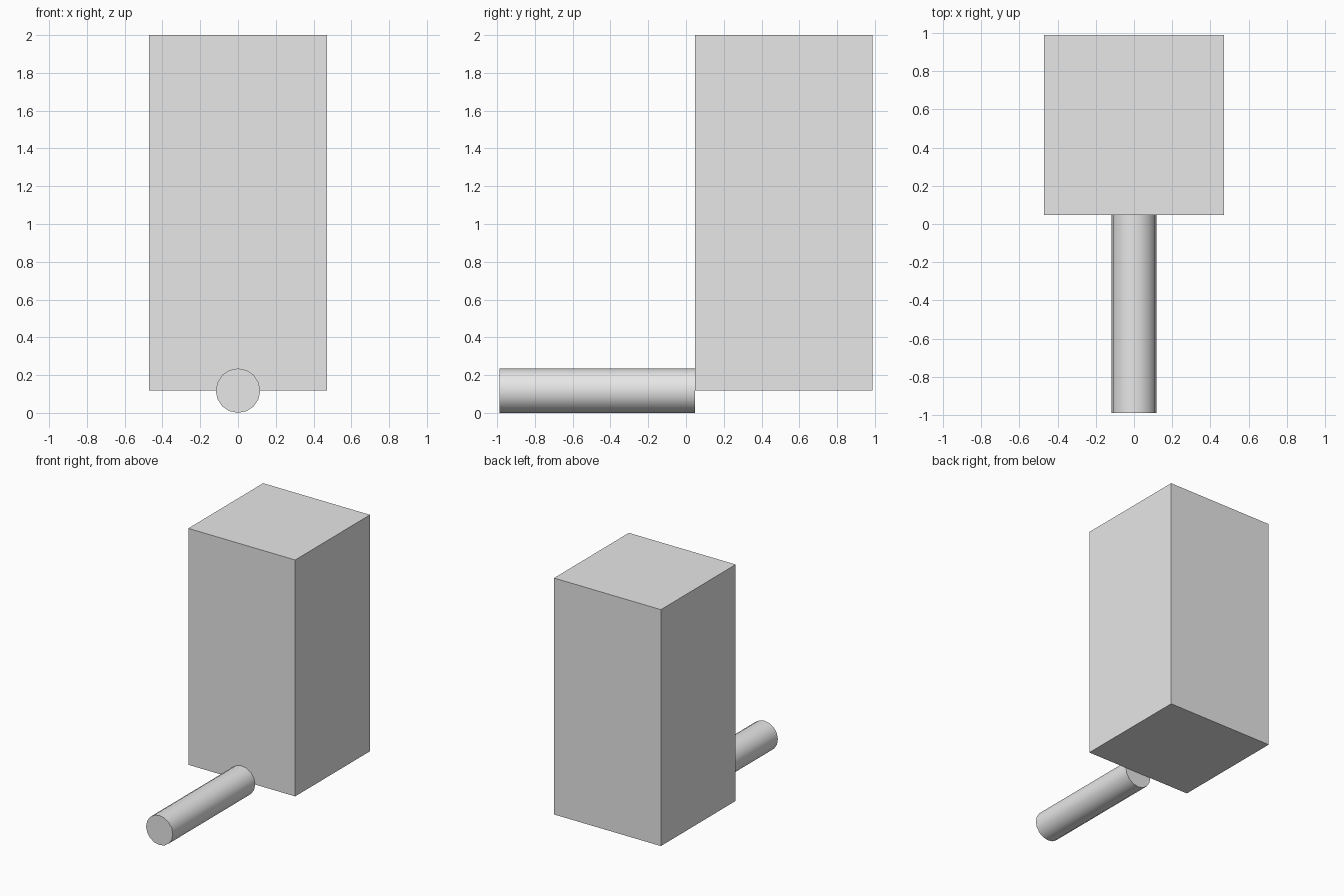
import bpy
import math

cube = bpy.data.objects.get("Cube")
if cube:
    bpy.data.objects.remove(cube, do_unlink=True)

UNIT = 0.941              # width of the block
RADIUS = UNIT / 8         # radius of the rod
ROD_LENGTH = UNIT * 1.1
FRONT = -(UNIT + ROD_LENGTH) / 2
JOINT = FRONT + ROD_LENGTH  # plane where rod meets block

grey = bpy.data.materials.new("light_grey")
grey.use_nodes = True
colour = (0.8, 0.8, 0.8, 1)
grey.diffuse_color = colour
grey.node_tree.nodes["Principled BSDF"].inputs["Base Color"].default_value = colour


def finish(name):
    obj = bpy.context.object
    obj.name = name
    obj.data.materials.append(grey)
    return obj


# Tall square block, its base level with the rod's axis
bpy.ops.mesh.primitive_cube_add(size=1, location=(0, JOINT + UNIT / 2, RADIUS + UNIT))
block = finish("block")
block.scale = (UNIT, UNIT, UNIT * 2)
bpy.ops.object.transform_apply(location=False, rotation=False, scale=True)

# Round rod pointing forward from the base of the block
bpy.ops.mesh.primitive_cylinder_add(
    vertices=16, radius=RADIUS, depth=ROD_LENGTH,
    location=(0, FRONT + ROD_LENGTH / 2, RADIUS),
    rotation=(math.pi / 2, 0, 0))
finish("rod")
bpy.ops.object.shade_smooth_by_angle(angle=math.radians(40))
